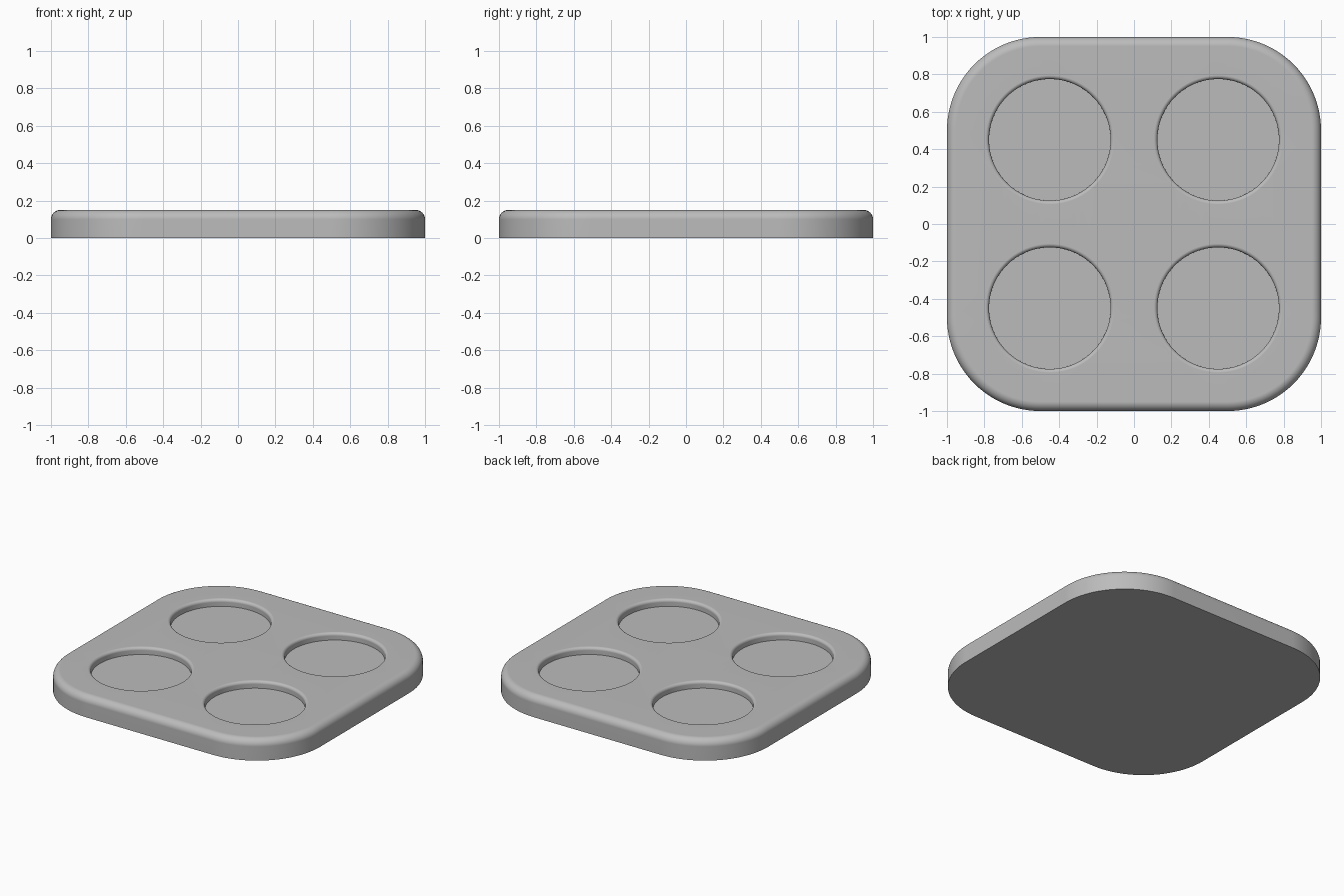
import bpy, bmesh
from math import sin, cos, pi, radians

if "Cube" in bpy.data.objects:
    bpy.data.objects.remove(bpy.data.objects["Cube"], do_unlink=True)

HALF, HEIGHT, CORNER, EDGE = 1.0, 0.15, 0.5, 0.05
WELL_AT, WELL_R, WELL_DEPTH, LIP = 0.45, 0.325, 0.05, 0.02
STEPS = 8

grey = bpy.data.materials.new("matte grey")
grey.use_nodes = True
colour = (0.5, 0.5, 0.5, 1)
grey.diffuse_color = colour
grey.node_tree.nodes["Principled BSDF"].inputs["Base Color"].default_value = colour

bm = bmesh.new()


def ring(points, z):
    return [bm.verts.new((x, y, z)) for x, y in points]


def bridge(rings):
    for a, b in zip(rings, rings[1:]):
        for i in range(len(a)):
            j = (i + 1) % len(a)
            bm.faces.new((a[i], a[j], b[j], b[i]))


def rounded_square(inset):
    r, c, n = CORNER - inset, HALF - CORNER, 24
    pts = []
    for k, (sx, sy) in enumerate([(1, 1), (-1, 1), (-1, -1), (1, -1)]):
        for i in range(n + 1):
            a = (k + i / n) * pi / 2
            pts.append((sx * c + r * cos(a), sy * c + r * sin(a)))
    return pts


def circle(cx, cy, r, n=96):
    return [(cx + r * cos(2 * pi * i / n), cy + r * sin(2 * pi * i / n)) for i in range(n)]


def loop_edges(loop):
    return [bm.edges.get((loop[i - 1], loop[i])) for i in range(len(loop))]


# Outer wall with a rounded top edge and a flat underside
angles = [i / STEPS * pi / 2 for i in range(STEPS + 1)]
rings = [ring(rounded_square(0), 0)]
for a in angles:
    rings.append(ring(rounded_square(EDGE * (1 - cos(a))), HEIGHT - EDGE * (1 - sin(a))))
bridge(rings)
bm.faces.new(rings[0])
top_edges = loop_edges(rings[-1])

# Four round wells with a softened lip and a crisp floor edge
for sx in (-1, 1):
    for sy in (-1, 1):
        cx, cy = sx * WELL_AT, sy * WELL_AT
        well = [ring(circle(cx, cy, WELL_R + LIP * (1 - sin(a))), HEIGHT - LIP * (1 - cos(a)))
                for a in angles]
        well.append(ring(circle(cx, cy, WELL_R), HEIGHT - WELL_DEPTH))
        bridge(well)
        bm.faces.new(well[-1])
        top_edges += loop_edges(well[0])

# Flat top surface around the wells
bmesh.ops.triangle_fill(bm, edges=top_edges, use_beauty=True, normal=(0, 0, 1))
bmesh.ops.recalc_face_normals(bm, faces=bm.faces)

mesh = bpy.data.meshes.new("tray")
bm.to_mesh(mesh)
bm.free()
mesh.materials.append(grey)
tray = bpy.data.objects.new("tray", mesh)
bpy.context.collection.objects.link(tray)

bpy.context.view_layer.objects.active = tray
tray.select_set(True)
bpy.ops.object.shade_smooth_by_angle(angle=radians(30))
weighted = tray.modifiers.new("even shading", 'WEIGHTED_NORMAL')
weighted.keep_sharp = True
